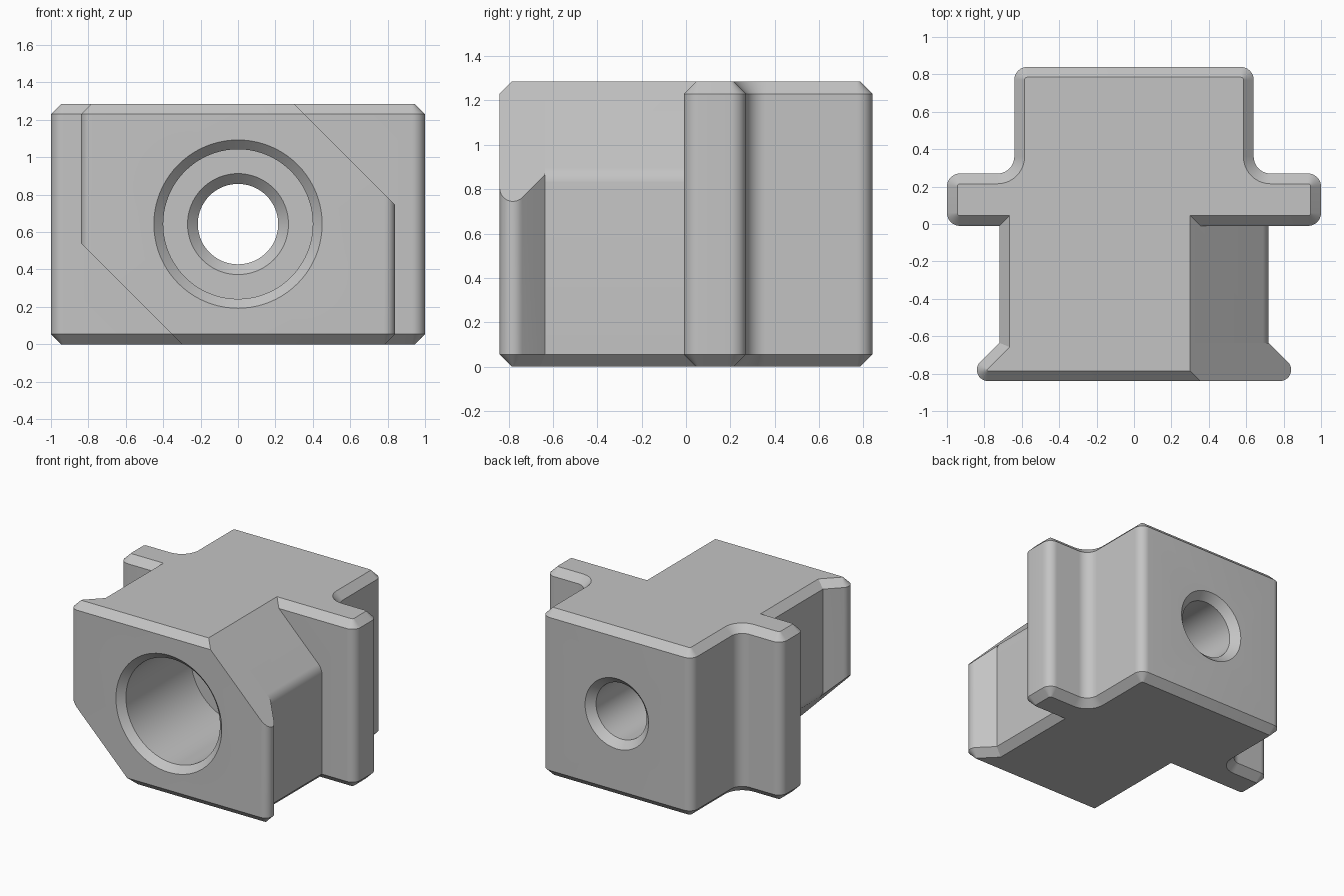
import bpy
import bmesh
from math import cos, sin, tan, pi, radians
from mathutils import Vector, Matrix

HEIGHT = 1.285
CHAMFER = 0.055
MID = HEIGHT / 2

cube = bpy.data.objects.get("Cube")
if cube:
    bpy.data.objects.remove(cube, do_unlink=True)

grey = bpy.data.materials.new("plain_grey")
grey.use_nodes = True
GREY = (0.55, 0.55, 0.55, 1)
grey.diffuse_color = GREY
grey.node_tree.nodes["Principled BSDF"].inputs["Base Color"].default_value = GREY


def outline(corners, inset=0, steps=10):
    """Counter-clockwise corners (x, y, radius), moved inwards and rounded."""
    result = []
    count = len(corners)
    for i, (x, y, radius) in enumerate(corners):
        here = Vector((x, y))
        before = (here - Vector(corners[i - 1][:2])).normalized()
        after = (Vector(corners[(i + 1) % count][:2]) - here).normalized()
        n1, n2 = Vector((-before.y, before.x)), Vector((-after.y, after.x))
        miter = (n1 + n2) / (1 + n1.dot(n2))
        if not radius:
            result.append(here + miter * inset)
            continue
        turn = before.angle_signed(after) * -1
        side = 1 if turn > 0 else -1
        centre = here + miter * radius * side
        size = radius - inset * side
        for k in range(steps + 1):
            spoke = Matrix.Rotation(turn * k / steps, 2) @ (-n1 * side)
            result.append(centre + spoke * size)
    return result


def make_object(name, bm):
    bmesh.ops.recalc_face_normals(bm, faces=bm.faces)
    mesh = bpy.data.meshes.new(name)
    bm.to_mesh(mesh)
    bm.free()
    mesh.materials.append(grey)
    obj = bpy.data.objects.new(name, mesh)
    bpy.context.collection.objects.link(obj)
    return obj


def loft(name, rings):
    """Skin closed rings of equal length and cap both ends."""
    bm = bmesh.new()
    loops = [[bm.verts.new(p) for p in ring] for ring in rings]
    for low, high in zip(loops, loops[1:]):
        for i in range(len(low)):
            bm.faces.new((low[i - 1], low[i], high[i], high[i - 1]))
    bm.faces.new(loops[0][::-1])
    bm.faces.new(loops[-1])
    return make_object(name, bm)


def chamfered_block(name, half):
    """Mirror a right-hand outline and extrude it with chamfered rims."""
    corners = half + [(-x, y, r) for x, y, r in reversed(half)]
    wide, narrow = outline(corners), outline(corners, CHAMFER)
    levels = ((narrow, 0), (wide, CHAMFER),
              (wide, HEIGHT - CHAMFER), (narrow, HEIGHT))
    return loft(name, [[(p.x, p.y, z) for p in ring] for ring, z in levels])


def corner_cutter(name, corners, y0, y1, flip):
    """Bar along y for the upper corner, or turned over for the opposite one."""
    s = -1 if flip else 1
    profile = outline(corners)
    return loft(name, [[(s * p.x, y, MID + s * (p.y - MID)) for p in profile]
                       for y in (y0, y1)])


def boolean(target, tool, operation):
    mod = target.modifiers.new(operation.title(), "BOOLEAN")
    mod.operation = operation
    mod.solver = "EXACT"
    mod.object = tool
    bpy.context.view_layer.objects.active = target
    bpy.ops.object.modifier_apply(modifier=mod.name)
    bpy.data.objects.remove(tool, do_unlink=True)


# Rear block with side flanges
body = chamfered_block("block_body", [
    (1, -0.01, 0.07), (1, 0.27, 0.07), (0.64, 0.27, 0.09), (0.64, 0.84, 0.07)])

# Front block with a flared lip
front = chamfered_block("front_block", [
    (0.925, -0.84, 0.06), (0.72, -0.635, 0), (0.72, 0.2, 0)])

# Slanted cuts through two opposite corners, softened behind the lip
plane = [(0.1, 1.485, 0), (0.985, 0.6, 0), (1.2, 0.6, 0), (1.2, 1.485, 0)]
soft = [(0.1, 1.485, 0), (0.721, 0.864, 0.11), (0.721, 0.3, 0),
        (1, 0.3, 0), (1, 1.485, 0)]
for flip in (False, True):
    boolean(front, corner_cutter("slant", plane, -1, 0.4, flip), "DIFFERENCE")
    boolean(front, corner_cutter("soft_edge", soft, -0.635, 0.4, flip), "DIFFERENCE")
boolean(body, front, "UNION")

# Stepped bore with countersunk rims
bore = [(0.61, -1), (0.4, -0.79), (0.4, 0), (0.27, 0),
        (0.215, 0.055), (0.215, 0.785), (0.43, 1)]
SIDES = 80
angles = [2 * pi * i / SIDES for i in range(SIDES)]
boolean(body, loft("bore", [[(r * cos(a), y, MID + r * sin(a)) for a in angles]
                            for r, y in bore]), "DIFFERENCE")

# Smooth shading on the rounded edges only
bpy.ops.object.select_all(action="DESELECT")
body.select_set(True)
bpy.context.view_layer.objects.active = body
bpy.ops.object.shade_smooth_by_angle(angle=radians(25))
